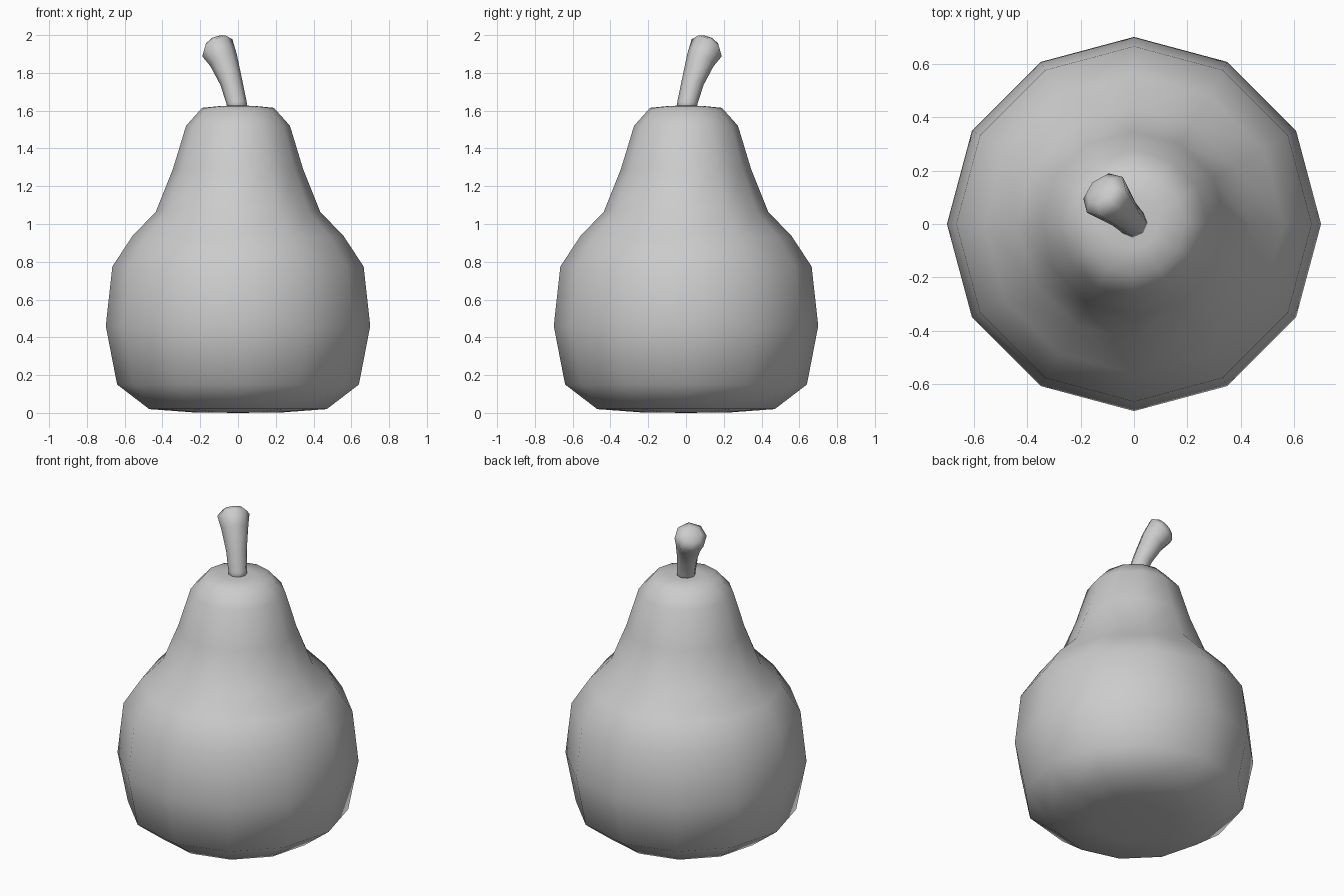
import bpy, bmesh
from math import cos, sin, radians, pi, sqrt
from mathutils import Vector

if "Cube" in bpy.data.objects:
    bpy.data.objects.remove(bpy.data.objects["Cube"])


def skin_rings(name, rings, start, end):
    """Bridge a list of point rings and close both ends with a fan."""
    bm = bmesh.new()
    loops = [[bm.verts.new(p) for p in ring] for ring in rings]
    n = len(loops[0])
    for a, b in zip(loops, loops[1:]):
        for i in range(n):
            j = (i + 1) % n
            bm.faces.new((a[i], a[j], b[j], b[i]))
    for loop, tip in ((loops[0], start), (loops[-1], end)):
        c = bm.verts.new(tip)
        for i in range(n):
            bm.faces.new((loop[i], loop[(i + 1) % n], c))
    bmesh.ops.recalc_face_normals(bm, faces=bm.faces)
    for f in bm.faces:
        f.smooth = True
    mesh = bpy.data.meshes.new(name)
    bm.to_mesh(mesh)
    bm.free()
    obj = bpy.data.objects.new(name, mesh)
    bpy.context.collection.objects.link(obj)
    return obj


# Pear body: 12-sided turned profile (radius, height)
profile = [(0.24, 0.003), (0.47, 0.02), (0.64, 0.15), (0.70, 0.46),
           (0.665, 0.775), (0.56, 0.935), (0.435, 1.065), (0.345, 1.29),
           (0.275, 1.52), (0.19, 1.615), (0.09, 1.625)]
body_rings = [[(r * cos(2 * pi * i / 12), r * sin(2 * pi * i / 12), z)
               for i in range(12)] for r, z in profile]
skin_rings("pear_body", body_rings, (0, 0, 0), (0, 0, 1.628))

# Stem: 8-sided rings bending towards the back left, flaring into a domed tip
lean = Vector((-1, 1, 0)) / sqrt(2)
side = Vector((-1, -1, 0)) / sqrt(2)
up = Vector((0, 0, 1))


def stem_ring(s, z, r, tilt):
    t = radians(tilt)
    along = lean * cos(t) - up * sin(t)
    centre = lean * s + up * z
    return [centre + along * r * cos(pi * i / 4) + side * r * 1.04 * sin(pi * i / 4)
            for i in range(8)]


# offset along the lean, height, radius, tilt in degrees
path = [(0.0, 1.60, 0.052, 0), (0.012, 1.645, 0.053, 8), (0.05, 1.75, 0.058, 22),
        (0.108, 1.868, 0.076, 38), (0.155, 1.933, 0.091, 45), (0.18, 1.957, 0.057, 45)]
skin_rings("stem", [stem_ring(*p) for p in path],
           up * 1.60, lean * 0.184 + up * 1.961)
